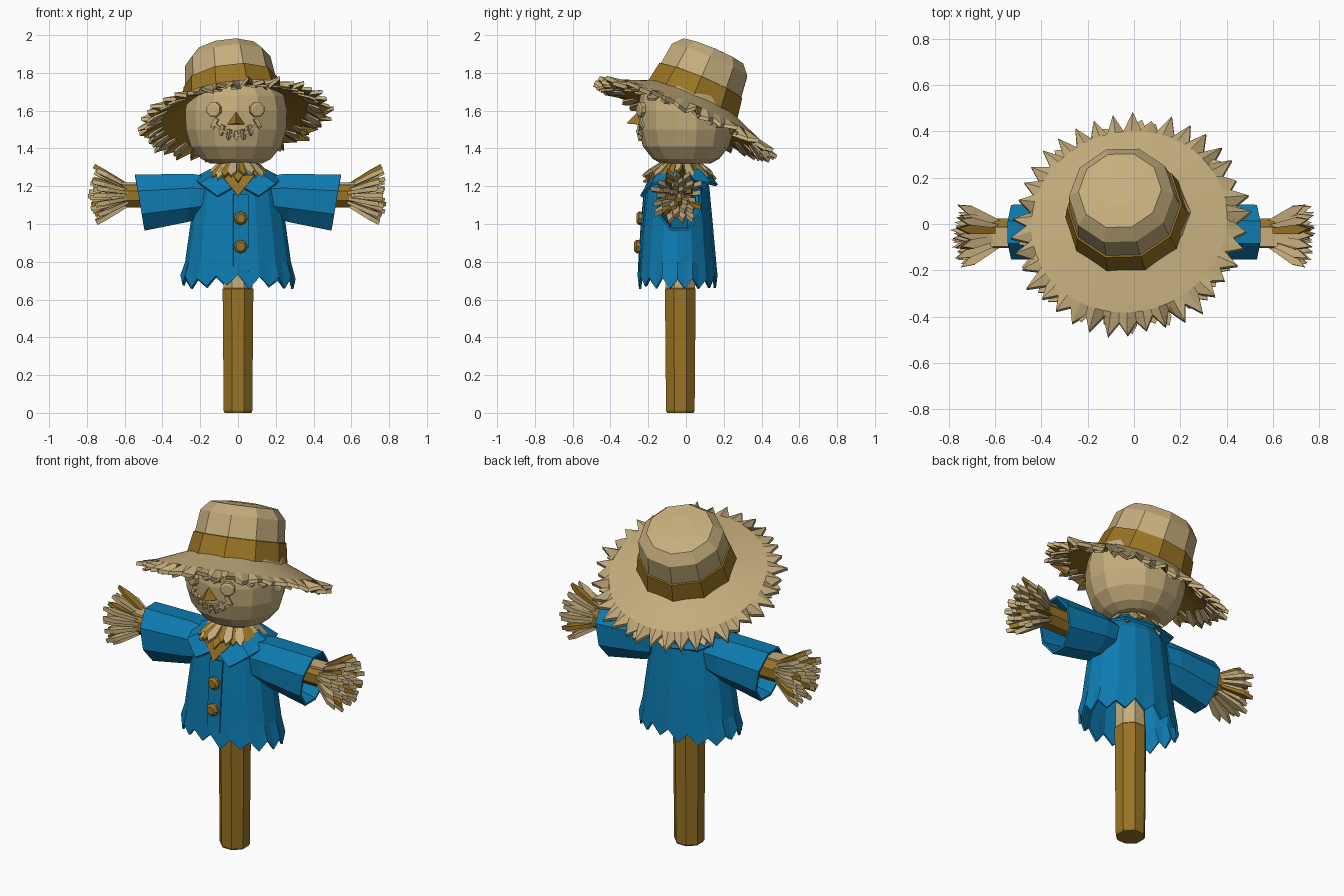
import bpy, bmesh, math, random
from mathutils import Vector, Matrix

if "Cube" in bpy.data.objects:
    bpy.data.objects.remove(bpy.data.objects["Cube"])

random.seed(4)


def material(name, rgb):
    m = bpy.data.materials.new(name)
    m.diffuse_color = (*rgb, 1)
    m.use_nodes = True
    m.node_tree.nodes["Principled BSDF"].inputs["Base Color"].default_value = m.diffuse_color
    return m


STRAW = material("straw", (0.56, 0.42, 0.205))
BROWN = material("brown", (0.32, 0.175, 0.018))
BLUE = material("blue cloth", (0.004, 0.20, 0.44))


def finish(name, bm, mats, thick=0, normals=True):
    if normals:
        bmesh.ops.recalc_face_normals(bm, faces=bm.faces)
    me = bpy.data.meshes.new(name)
    bm.to_mesh(me)
    bm.free()
    for m in mats:
        me.materials.append(m)
    ob = bpy.data.objects.new(name, me)
    bpy.context.collection.objects.link(ob)
    if thick:
        s = ob.modifiers.new("cloth", 'SOLIDIFY')
        s.thickness, s.offset = thick, -1
    return ob


def loft(name, rings, mats, caps=(True, True), thick=0, band=None, matrix=None):
    """Skin a list of equal-length rings; band[i] is the material of strip i."""
    bm = bmesh.new()
    vs = [[bm.verts.new(p) for p in r] for r in rings]
    n = len(rings[0])
    for i in range(len(vs) - 1):
        for j in range(n):
            k = (j + 1) % n
            f = bm.faces.new((vs[i][j], vs[i][k], vs[i + 1][k], vs[i + 1][j]))
            f.material_index = band[i] if band else 0
    for use, r, b in ((caps[0], vs[0], 0), (caps[1], vs[-1], -1)):
        if use:
            bm.faces.new(r).material_index = band[b] if band else 0
    if matrix:
        bm.transform(matrix)
    return finish(name, bm, mats, thick)


def ring(z, rx, ry=None, cx=0, cy=0, n=8, off=0.0):
    ry = rx if ry is None else ry
    return [Vector((cx + rx * math.cos(2 * math.pi * (i + off) / n),
                    cy + ry * math.sin(2 * math.pi * (i + off) / n), z)) for i in range(n)]


def spike(bm, a, b, w0, w1, mat=0, flat=0.45):
    """One straw: narrow root, wider body, chisel tip."""
    a, b = Vector(a), Vector(b)
    d = (b - a).normalized()
    s = d.cross(Vector((0, 0, 1))).normalized()
    u = s.cross(d)
    rows = []
    for t, w in ((0, w0), (0.7, w1)):
        c = a.lerp(b, t)
        rows.append([bm.verts.new(c + s * x * w / 2 + u * y * w * flat / 2)
                     for x, y in ((-1, -1), (1, -1), (1, 1), (-1, 1))])
    tip = [bm.verts.new(b + u * y * w1 * flat / 2) for y in (-1, 1)]
    p, q = rows
    faces = [p] + [(p[i], p[(i + 1) % 4], q[(i + 1) % 4], q[i]) for i in range(4)]
    faces += [(q[0], q[1], tip[0]), (q[2], q[3], tip[1]),
              (q[1], q[2], tip[1], tip[0]), (q[3], q[0], tip[0], tip[1])]
    for f in faces:
        bm.faces.new(f).material_index = mat


# Wooden post with a pale upper end
loft("post", [ring(z, r, cy=-0.03, n=8, off=0.5) for z, r in
              ((0, 0.076), (0.012, 0.082), (0.655, 0.088), (0.66, 0.084), (0.9, 0.08))],
     [BROWN, STRAW], band=[0, 0, 0, 1])

# Shirt body: 16 sides with a ragged hem of 16 teeth
rings = []
for z, rx, ry in ((0.70, 0.305, 0.212), (0.8, 0.28, 0.205), (1.0, 0.252, 0.187),
                  (1.2, 0.222, 0.168), (1.265, 0.175, 0.13)):
    base = ring(z, rx, ry, cy=-0.045, n=16)
    r = []
    for i in range(16):
        r += [base[i], (base[i] + base[(i + 1) % 16]) / 2]
    rings.append(r)
for i, p in enumerate(rings[0]):
    p.z = random.uniform(0.655, 0.68) if i % 2 else random.uniform(0.70, 0.735)
loft("shirt_body", rings, [BLUE], caps=(False, True), thick=0.012)

# Button strip and open neck
bm = bmesh.new()
vs = [bm.verts.new(p) for p in ((-0.025, -0.225, 1.16), (-0.025, -0.24, 1.0), (-0.025, -0.254, 0.78),
                                (0.055, -0.25, 0.75), (0.055, -0.236, 1.0), (0.055, -0.222, 1.16))]
bm.faces.new((vs[0], vs[1], vs[4], vs[5]))
bm.faces.new((vs[1], vs[2], vs[3], vs[4]))
finish("button_strip", bm, [BLUE], thick=0.009, normals=False)
bm = bmesh.new()
bm.faces.new([bm.verts.new(p) for p in ((-0.09, -0.195, 1.26), (0, -0.232, 1.15), (0.09, -0.195, 1.26))])
finish("neck_opening", bm, [BROWN], thick=0.008, normals=False)

# Buttons
for i, (z, y) in enumerate(((1.03, -0.235), (0.88, -0.247))):
    M = Matrix.Translation((0.014, y, z)) @ Matrix.Rotation(math.pi / 2, 4, 'X')
    loft(f"button_{i + 1}", [ring(-0.01, 0.034), ring(0.015, 0.036), ring(0.027, 0.024)],
         [BROWN], matrix=M)

# Collar: strip folded round the neck, pointed at the front
inner = [(0.02, -0.215, 1.2), (0.11, -0.15, 1.275), (0.15, -0.04, 1.29), (0.1, 0.07, 1.29), (0, 0.1, 1.29)]
outer = [(0.11, -0.243, 1.15), (0.2, -0.185, 1.215), (0.235, -0.05, 1.245), (0.17, 0.13, 1.22), (0, 0.17, 1.21)]
bm = bmesh.new()
mirror = lambda pts: [(-x, y, z) for x, y, z in pts[-2::-1]]
a = [bm.verts.new(p) for p in inner + mirror(inner)]
b = [bm.verts.new(p) for p in outer + mirror(outer)]
for i in range(len(a) - 1):
    bm.faces.new((a[i], b[i], b[i + 1], a[i + 1]))
finish("collar", bm, [BLUE], thick=0.015, normals=False)

# Sleeves, arm poles and straw hands
for side, s in (("left", -1), ("right", 1)):
    rows = []
    for xt, xb, zt, zb, w in ((0.15, 0.2, 1.25, 1.03, 0.11), (0.24, 0.27, 1.265, 1.01, 0.12),
                              (0.545, 0.495, 1.262, 0.965, 0.118)):
        row = []
        for i in range(8):
            t = 2 * math.pi * (i + 0.5) / 8
            k = 0.5 + math.sin(t) / (2 * math.cos(math.pi / 8))
            row.append((s * (xb + (xt - xb) * k), -0.035 + w * math.cos(t) / math.cos(math.pi / 8),
                        zb + (zt - zb) * k))
        rows.append(row)
    loft(f"sleeve_{side}", rows, [BLUE], caps=(True, False), thick=0.014)
    M = Matrix.Translation((0, -0.04, 1.15)) @ Matrix.Rotation(s * math.pi / 2, 4, 'Y')
    loft(f"arm_pole_{side}", [ring(z, 0.068, off=0.5) for z in (0.2, 0.61)], [BROWN], matrix=M)
    bm = bmesh.new()
    count = 34
    for i in range(count):
        rad = math.sqrt((i + 0.5) / count)
        t = i * 2.39996
        y, z = math.cos(t) * rad, math.sin(t) * rad
        reach = random.uniform(0.17, 0.2) - 0.035 * rad
        spike(bm, (s * 0.585, -0.04 + y * 0.055, 1.15 + z * 0.058),
              (s * (0.6 + reach), -0.045 + y * 0.155, 1.148 + z * 0.165),
              0.026, 0.04, mat=1 if i % 6 == 2 else 0, flat=0.6)
    finish(f"straw_hand_{side}", bm, [STRAW, BROWN])
    # Pale straw laid along the top of the pole
    bm = bmesh.new()
    for y in (-0.075, -0.035):
        spike(bm, (s * 0.62, y, 1.215), (s * 0.48, y, 1.212), 0.045, 0.045, flat=0.3)
    finish(f"cuff_straw_{side}", bm, [STRAW])

# Neck and straw ruff
loft("neck", [ring(z, 0.1, cy=-0.03) for z in (1.2, 1.36)], [BROWN])
bm = bmesh.new()
for i in range(30):
    t = 2 * math.pi * (i + 0.5) / 30
    c, sn = math.cos(t), math.sin(t)
    r = random.uniform(0.15, 0.185)
    spike(bm, (0.09 * c, -0.03 + 0.09 * sn, 1.335),
          (r * c, -0.035 + (r + 0.02) * sn, random.uniform(1.215, 1.265)),
          0.025, 0.05, mat=1 if i % 5 in (0, 2, 3) else 0, flat=0.3)
finish("neck_ruff", bm, [STRAW, BROWN])

# Head
HX, HY = -0.01, 0.0
PROFILE = [(1.32, 0.14), (1.345, 0.19), (1.41, 0.245), (1.50, 0.272), (1.60, 0.276),
           (1.68, 0.26), (1.75, 0.2)]
loft("head", [ring(z, r, r * 0.93, HX, HY, n=14, off=0.5) for z, r in PROFILE], [STRAW])


def face_point(x, z, out=0.0):
    for (z0, r0), (z1, r1) in zip(PROFILE, PROFILE[1:]):
        if z0 <= z <= z1:
            r = r0 + (r1 - r0) * (z - z0) / (z1 - z0)
    return Vector((x, HY - 0.92 * math.sqrt(r * r - (x - HX) ** 2) - out, z))


# Eyes, turned to follow the head
for side, x in (("left", -0.125), ("right", 0.098)):
    M = (Matrix.Translation(face_point(x, 1.605)) @ Matrix.Rotation((x - HX) * 3.6, 4, 'Z')
         @ Matrix.Rotation(math.pi / 2, 4, 'X'))
    loft(f"eye_{side}", [ring(-0.015, 0.041, off=0.5), ring(0.016, 0.041, off=0.5),
                         ring(0.022, 0.03, off=0.5)], [STRAW], matrix=M)

# Nose
bm = bmesh.new()
n = [bm.verts.new(p) for p in ((-0.063, -0.235, 1.525), (0.043, -0.235, 1.525), (-0.01, -0.235, 1.615),
                               (-0.01, -0.315, 1.532))]
for f in ((0, 1, 2), (0, 1, 3), (1, 2, 3), (2, 0, 3)):
    bm.faces.new([n[i] for i in f])
finish("nose", bm, [BROWN])

# Stitched mouth
bm = bmesh.new()
smile = [(HX + u * 0.115, 1.468 + 0.065 * u * u) for u in (-1, -0.66, -0.33, 0, 0.33, 0.66, 1)]
for (x0, z0), (x1, z1) in zip(smile, smile[1:]):
    spike(bm, face_point(x0, z0, 0.003), face_point(x1, z1, 0.003), 0.022, 0.022, flat=0.6)
for x, z in smile:
    lean = (x - HX) * 0.12
    spike(bm, face_point(x - lean, z + 0.025, 0.004), face_point(x + lean, z - 0.028, 0.006),
          0.016, 0.016, flat=1.4)
finish("stitched_mouth", bm, [STRAW])

# Hat, modelled upright and then tilted back
axis = Vector((-0.115, 0.39, 0.92)).normalized()
TILT = Matrix.Translation((-0.03, 0.04, 1.665)) @ \
    Vector((0, 0, 1)).rotation_difference(axis).to_matrix().to_4x4()
loft("hat_crown", [ring(z, r, n=10) for z, r in
                   ((-0.02, 0.27), (0.095, 0.25), (0.097, 0.242), (0.215, 0.228), (0.268, 0.18), (0.28, 0.08))],
     [BROWN, STRAW], band=[0, 0, 1, 1, 1], matrix=TILT)

# Brim: drooping disc with 38 ragged teeth and a brown lining
N = 76
edge = []
for i, p in enumerate(ring(0, 1, n=N)):
    r = random.uniform(0.495, 0.53) if i % 2 else random.uniform(0.435, 0.46)
    edge.append(Vector((p.x * r, p.y * r, -0.105 + random.uniform(-0.02, 0.012))))
low = lambda r, d: [p - Vector((0, 0, d)) for p in r]
rows = [ring(-0.03, 0.235, n=N), ring(-0.105, 0.425, n=N), low(edge, 0.02), edge,
        ring(-0.078, 0.425, n=N), ring(0.0, 0.235, n=N)]
loft("hat_brim", rows, [STRAW, BROWN], caps=(False, False), band=[1, 1, 0, 0, 0], matrix=TILT)

# Loose straw under the brim edge
bm = bmesh.new()
for i in range(34):
    t = 2 * math.pi * (i + random.uniform(0.2, 0.8)) / 34
    r = random.uniform(0.46, 0.5)
    t2 = t + random.uniform(-0.08, 0.08)
    spike(bm, (0.39 * math.cos(t), 0.39 * math.sin(t), -0.1),
          (r * math.cos(t2), r * math.sin(t2), random.uniform(-0.155, -0.13)), 0.03, 0.05, flat=0.25)
bm.transform(TILT)
finish("brim_fringe", bm, [STRAW])
